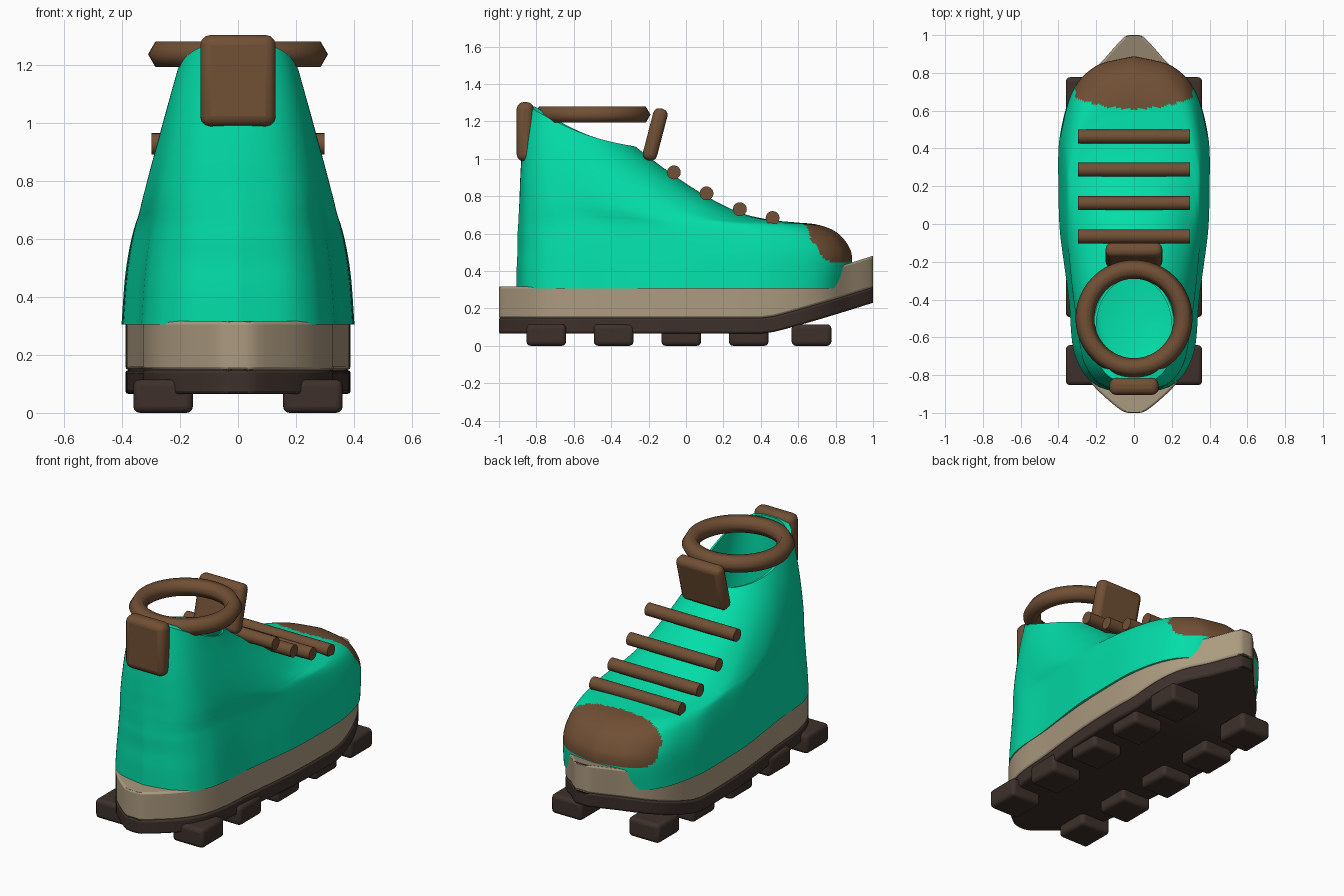
import bpy, bmesh, math
from mathutils import Matrix

if "Cube" in bpy.data.objects:
    bpy.data.objects.remove(bpy.data.objects["Cube"])


def material(name, rgb):
    m = bpy.data.materials.new(name)
    m.diffuse_color = (*rgb, 1)
    m.use_nodes = True
    m.node_tree.nodes["Principled BSDF"].inputs["Base Color"].default_value = m.diffuse_color
    return m


GREEN = material("teal green", (0.001, 0.73, 0.395))
BROWN = material("leather brown", (0.165, 0.079, 0.035))
TAN = material("sole tan", (0.41, 0.325, 0.215))
DARK = material("dark rubber", (0.047, 0.030, 0.024))


def finish(name, bm, mats, bevel=0.0, segments=3, angle=40, clamp=True):
    bmesh.ops.recalc_face_normals(bm, faces=bm.faces[:])
    me = bpy.data.meshes.new(name)
    bm.to_mesh(me)
    bm.free()
    ob = bpy.data.objects.new(name, me)
    bpy.context.collection.objects.link(ob)
    for m in mats:
        me.materials.append(m)
    bpy.ops.object.select_all(action='DESELECT')
    ob.select_set(True)
    bpy.context.view_layer.objects.active = ob
    bpy.ops.object.shade_smooth_by_angle(angle=math.radians(angle))
    if bevel:
        b = ob.modifiers.new("bevel", 'BEVEL')
        b.width, b.segments = bevel, segments
        b.limit_method, b.angle_limit = 'ANGLE', math.radians(50)
        b.use_clamp_overlap = clamp
    return ob


def spline(pts, n):
    """Catmull-Rom samples through points of any dimension."""
    out = []
    for i in range(len(pts) - 1):
        a, b, c, d = pts[max(i - 1, 0)], pts[i], pts[i + 1], pts[min(i + 2, len(pts) - 1)]
        for k in range(n):
            t = k / n
            out.append(tuple(0.5 * (2 * q + (r - p) * t + (2 * p - 5 * q + 4 * r - s) * t * t
                                    + (3 * q - p - 3 * r + s) * t ** 3)
                             for p, q, r, s in zip(a, b, c, d)))
    return out + [tuple(pts[-1])]


def loft(rings):
    bm = bmesh.new()
    vs = [[bm.verts.new(p) for p in r] for r in rings]
    n = len(rings[0])
    for a, b in zip(vs, vs[1:]):
        for i in range(n):
            j = (i + 1) % n
            bm.faces.new((a[i], a[j], b[j], b[i]))
    bm.faces.new(vs[0])
    bm.faces.new(vs[-1][::-1])
    return bm


def box(name, size, loc, mat, bevel, tilt=0.0):
    bm = bmesh.new()
    bmesh.ops.create_cube(bm, size=1, matrix=Matrix.Translation(loc)
                          @ Matrix.Rotation(tilt, 4, 'X') @ Matrix.Diagonal((*size, 1)))
    return finish(name, bm, [mat], bevel)


# Two sole layers: pointed plan outline (y, half width), bent upward at the toe
sole = [(-1, .03), (-.985, .07), (-.92, .15), (-.85, .22), (-.75, .285), (-.6, .325),
        (-.4, .34), (-.2, .362), (0, .38), (.2, .387), (.4, .385), (.6, .352),
        (.75, .28), (.86, .17), (.94, .1), (.99, .05), (1, .025)]


def sole_layer(name, z0, z1, mat):
    rings = []
    for y, x in spline(sole, 3):
        t = max(0, (y - .43) / .57)
        up = .165 * t ** 1.1
        rings.append([(-x, y, z0 + up), (x, y, z0 + up), (x, y, z1 + up), (-x, y, z1 + up)])
    finish(name, loft(rings), [mat], 0.011, 2, clamp=False)


sole_layer("outsole", .065, .148, DARK)
sole_layer("midsole", .148, .316, TAN)

# Tread lugs
for i, y in enumerate((-.747, -.387, -.025, .335, .671)):
    for side, s in (("left", -1), ("right", 1)):
        box(f"lug_{side}_{i}", (.205, .212, .115), (s * .258, y, .0575), DARK, .022)

# Upper: rings given by back point, front point, half width and roundness
plan = [(0, 0), (.02, .42), (.06, .65), (.115, .775), (.17, .825), (.28, .86), (.39, .925),
        (.5, .985), (.62, 1), (.73, 1), (.8, .96), (.87, .88), (.92, .77), (.955, .62),
        (.98, .42), (1, 0)]
shell = [(-.905, .305, .868, .305, .40, 0), (-.905, .42, .888, .46, .39, 0),
         (-.90, .52, .865, .54, .379, 0), (-.90, .60, .80, .61, .366, .05),
         (-.897, .65, .70, .648, .356, .1), (-.895, .69, .58, .66, .349, .15),
         (-.893, .73, .44, .675, .342, .25), (-.89, .79, .28, .715, .331, .4),
         (-.887, .88, .10, .805, .309, .6), (-.88, 1.0, -.07, .915, .279, .8),
         (-.865, 1.14, -.20, 1.01, .246, .95), (-.845, 1.28, -.27, 1.065, .215, 1)]
lining = [(-.81, 1.28, -.285, 1.063, .2, 1), (-.808, 1.1, -.24, .97, .222, 1),
          (-.81, .8, -.12, .75, .25, 1), (-.81, .5, .05, .48, .25, 1),
          (-.75, .42, 0, .42, .18, 1)]
half = spline(plan, 6)


def ring(yb, zb, yf, zf, w, blend):
    right = []
    for u, f in half:
        u = min(max(u, 0), 1)
        e = 2.5 if u < .5 else 2          # squarer at the heel
        oval = (1 - abs(2 * u - 1) ** e) ** (1 / e)
        x = w * ((1 - blend) * max(f, 0) + blend * oval)
        z = zb + (zf - zb) * u - .035 * blend * math.sin(math.pi * u)
        right.append((x, yb + (yf - yb) * u, z))
    return right + [(-x, y, z) for x, y, z in right[-2:0:-1]]


bm = loft([ring(*r) for r in spline(shell, 10) + spline(lining, 3)])
# Toe cap faces
for f in bm.faces:
    x, y, z = f.calc_center_median()
    if y > .61 + .6 * x * x and z > .44 + .4 * max(0, .8 - y) and abs(x) < .31:
        f.material_index = 1
finish("upper", bm, [GREEN, BROWN], angle=50)

# Padded collar: torus with six-sided section
rings = []
bm = bmesh.new()
N, M = 48, 6
for i in range(N):
    a = 2 * math.pi * i / N
    rings.append([])
    for j in range(M):
        b = 2 * math.pi * j / M
        r = .26 + .05 * math.cos(b)
        rings[-1].append(bm.verts.new((r * math.cos(a), -.5 + r * math.sin(a),
                                       1.236 + .05 * math.sin(b))))
for i in range(N):
    p, q = rings[i], rings[(i + 1) % N]
    for j in range(M):
        k = (j + 1) % M
        bm.faces.new((p[j], q[j], q[k], p[k]))
finish("collar", bm, [BROWN], angle=80)

# Laces
for i, (y, z) in enumerate([(-.065, .927), (.11, .815), (.288, .73), (.463, .683)]):
    bm = bmesh.new()
    bmesh.ops.create_cone(bm, cap_ends=True, segments=20, radius1=.037, radius2=.037, depth=.595,
                          matrix=Matrix.Translation((0, y, z)) @ Matrix.Rotation(math.pi / 2, 4, 'Y'))
    finish(f"lace_{i}", bm, [BROWN])

# Tongue and heel tab
box("tongue", (.30, .078, .285), (0, -.165, 1.13), BROWN, .032, math.radians(-14.6))
box("heel_tab", (.26, .09, .315), (0, -.86, 1.145), BROWN, .035)
